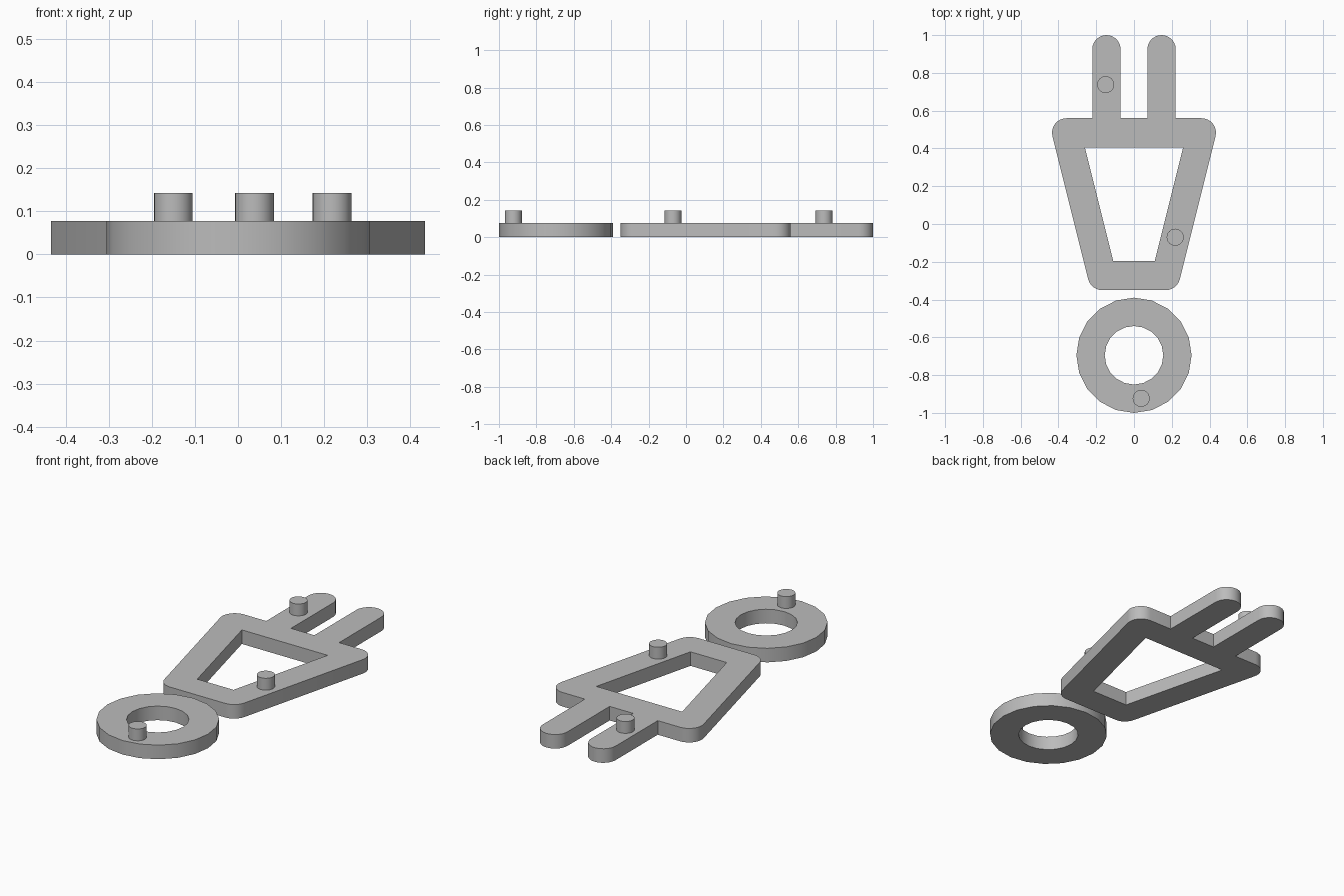
import bpy
import bmesh
from math import radians, sin, cos

THICK = 0.077      # plate thickness
PEG_TOP = 0.142    # height of the peg tops

cube = bpy.data.objects.get("Cube")
if cube:
    bpy.data.objects.remove(cube, do_unlink=True)

grey = bpy.data.materials.new("plain grey")
grey.use_nodes = True
colour = (0.5, 0.5, 0.5, 1)
grey.diffuse_color = colour
grey.node_tree.nodes["Principled BSDF"].inputs["Base Color"].default_value = colour


def arc(cx, cy, r, start, end, steps):
    """Points along an arc, angles in degrees."""
    angles = [radians(start + (end - start) * i / steps) for i in range(steps + 1)]
    return [(cx + r * cos(a), cy + r * sin(a)) for a in angles]


def mirrored(half):
    """Close a right-hand outline with its mirror image."""
    return half + [(-x, y) for x, y in reversed(half)]


def finish(obj):
    bpy.ops.object.select_all(action='DESELECT')
    obj.select_set(True)
    bpy.context.view_layer.objects.active = obj
    bpy.ops.object.shade_smooth_by_angle(angle=radians(30))


def plate(name, loops):
    """Extrude an outline with holes into a flat plate standing on z = 0."""
    curve = bpy.data.curves.new(name + " outline", 'CURVE')
    curve.dimensions = '2D'
    curve.fill_mode = 'BOTH'
    curve.extrude = THICK / 2
    for loop in loops:
        spline = curve.splines.new('POLY')
        spline.points.add(len(loop) - 1)
        for point, (x, y) in zip(spline.points, loop):
            point.co = (x, y, 0, 1)
        spline.use_cyclic_u = True
    helper = bpy.data.objects.new(name + " outline", curve)
    bpy.context.collection.objects.link(helper)
    graph = bpy.context.evaluated_depsgraph_get()
    mesh = bpy.data.meshes.new_from_object(helper.evaluated_get(graph))
    bpy.data.objects.remove(helper, do_unlink=True)

    # Weld the caps to the walls
    bm = bmesh.new()
    bm.from_mesh(mesh)
    bmesh.ops.remove_doubles(bm, verts=bm.verts, dist=0.0005)
    bmesh.ops.translate(bm, verts=bm.verts, vec=(0, 0, THICK / 2))
    bmesh.ops.recalc_face_normals(bm, faces=bm.faces)
    bm.to_mesh(mesh)
    bm.free()
    mesh.name = name
    mesh.materials.clear()
    mesh.materials.append(grey)
    obj = bpy.data.objects.new(name, mesh)
    bpy.context.collection.objects.link(obj)
    finish(obj)


def peg(name, x, y):
    base = THICK - 0.01
    bpy.ops.mesh.primitive_cylinder_add(vertices=24, radius=0.045, depth=PEG_TOP - base,
                                        location=(x, y, (PEG_TOP + base) / 2))
    obj = bpy.context.object
    obj.name = name
    obj.data.materials.append(grey)
    finish(obj)


# Tapered frame with two round-ended prongs
R = 0.077
half = arc(0.168, -0.273, R, -90, -14, 6)
half += arc(0.357, 0.483, R, -14, 90, 8)
half += [(0.221, 0.56)] + arc(0.146, 0.925, 0.075, 0, 180, 14) + [(0.071, 0.56)]
opening = mirrored([(0.11, -0.196), (0.26, 0.405)])
plate("pronged_frame", [mirrored(half), opening])

# Separate ring
rings = [arc(0, -0.695, r, 0, 360, 20)[:-1] for r in (0.305, 0.155)]
plate("ring", rings)

# Pegs standing on the plates
peg("prong_peg", -0.15, 0.738)
peg("frame_peg", 0.218, -0.07)
peg("ring_peg", 0.038, -0.923)
